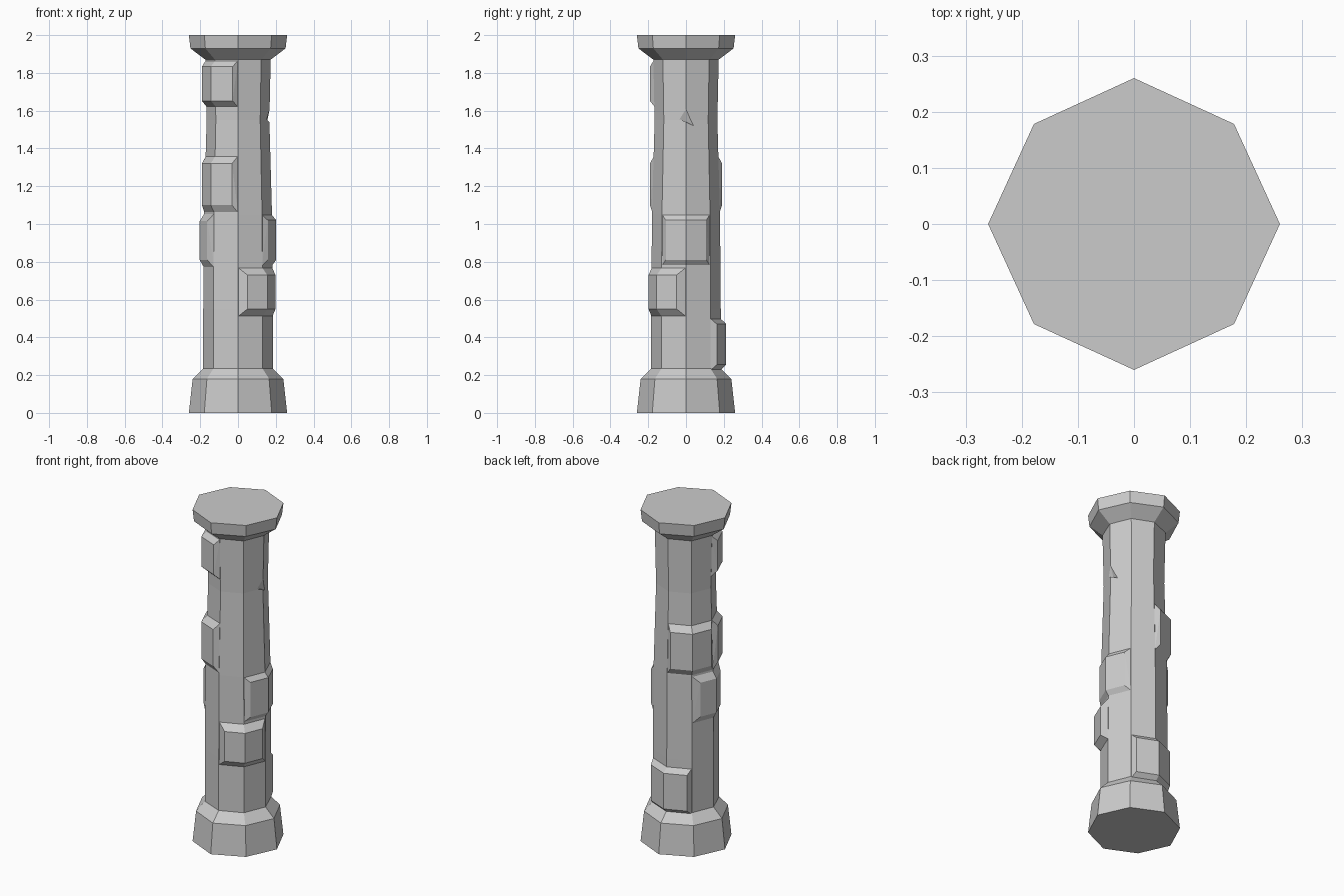
import bpy, bmesh
from math import radians, cos, sin
from mathutils import Vector

if "Cube" in bpy.data.objects:
    bpy.data.objects.remove(bpy.data.objects["Cube"])

# (radius, height) outline: base, worn shaft, capital
PROFILE = [(.26, 0), (.24, .18), (.184, .235), (.184, .55), (.18, 1.05),
           (.166, 1.55), (.173, 1.87), (.252, 1.93), (.26, 2.0)]


def corner(k, r, z):
    d = .97 if r > .23 and k % 2 else 1   # diagonals of base and capital sit slightly in
    a = radians(45 * k)
    return Vector((r * d * cos(a), r * d * sin(a), z))


def shaft_radius(z):
    pts = PROFILE[2:7]
    for (r0, z0), (r1, z1) in zip(pts, pts[1:]):
        if z <= z1:
            return r0 + (r1 - r0) * (z - z0) / (z1 - z0)
    return pts[-1][0]


def make_object(name, bm):
    bmesh.ops.recalc_face_normals(bm, faces=bm.faces)
    me = bpy.data.meshes.new(name)
    bm.to_mesh(me)
    bm.free()
    ob = bpy.data.objects.new(name, me)
    bpy.context.collection.objects.link(ob)
    return ob


def hull(name, pts):
    bm = bmesh.new()
    for p in pts:
        bm.verts.new(p)
    bmesh.ops.convex_hull(bm, input=bm.verts)
    bmesh.ops.delete(bm, geom=[v for v in bm.verts if not v.link_faces], context='VERTS')
    bmesh.ops.dissolve_limit(bm, angle_limit=radians(1), verts=bm.verts, edges=bm.edges)
    return make_object(name, bm)


def raised_stone(name, k, z0, z1, ro, f, slope=.04):
    """Bevelled block wrapped around octagon corner k."""
    pts = []
    for z in (z0, z1):
        r = shaft_radius(z) - .002
        pts += [corner(k + i, r, z) for i in (-1, 0, 1)]
        pts.append(corner(k, .06, z))
    for z in (z0 + slope, z1 - slope):
        c = corner(k, ro, z)
        pts += [c, c.lerp(corner(k - 1, ro, z), f), c.lerp(corner(k + 1, ro, z), f)]
    return hull(name, pts)


# Octagonal column body
bm = bmesh.new()
rings = [[bm.verts.new(corner(k, r, z)) for k in range(8)] for r, z in PROFILE]
for a, b in zip(rings, rings[1:]):
    for i in range(8):
        j = (i + 1) % 8
        bm.faces.new((a[i], a[j], b[j], b[i]))
bm.faces.new(rings[0][::-1])
bm.faces.new(rings[-1])
column = make_object("column", bm)

# Raised stones, and the chip on the right corner
tools = [(raised_stone(*s), 'UNION') for s in (
    ("stone_front_right", 7, .51, .77, .219, .68),
    ("stone_front_left_top", 5, 1.62, 1.865, .203, .8, .032),
    ("stone_front_left_mid", 5, 1.06, 1.36, .204, .78),
    ("stone_left", 4, .77, 1.055, .203, .67),
    ("stone_back_left", 3, 1.06, 1.36, .203, .8),
    ("stone_right", 0, .78, 1.05, .202, .75, .03),
    ("stone_back", 2, .225, .5, .213, .8, .03))]
tools.append((hull("chip", [(.168, 0, 1.61), (.152, -.035, 1.555), (.15, .04, 1.52),
                            (.145, 0, 1.54), (.25, 0, 1.55)]), 'DIFFERENCE'))
for ob, op in tools:
    ob.hide_render = True
    ob.hide_set(True)
    m = column.modifiers.new(ob.name, 'BOOLEAN')
    m.operation, m.solver, m.object = op, 'EXACT', ob
